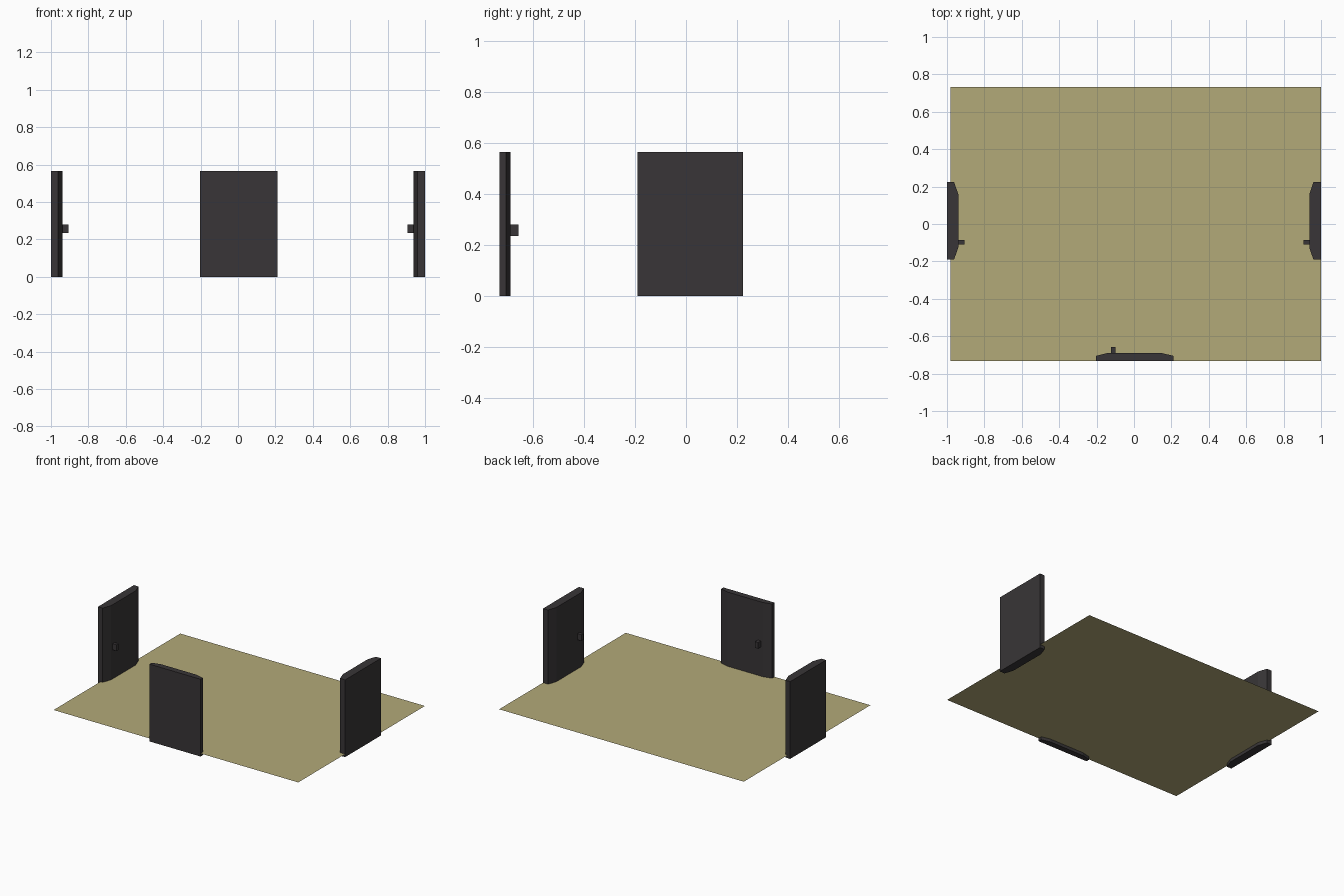
import bpy, bmesh

if "Cube" in bpy.data.objects:
    bpy.data.objects.remove(bpy.data.objects["Cube"])


def material(name, color):
    m = bpy.data.materials.new(name)
    m.diffuse_color = (*color, 1)
    m.use_nodes = True
    m.node_tree.nodes["Principled BSDF"].inputs["Base Color"].default_value = m.diffuse_color
    return m


dark = material("dark_panel", (0.04, 0.036, 0.038))
sand = material("sand_floor", (0.45, 0.40, 0.19))


def prism(name, outline, z0, z1, mat):
    """Flat outline in x/y, extruded upward if z1 is above z0."""
    bm = bmesh.new()
    face = bm.faces.new([bm.verts.new((x, y, z0)) for x, y in outline])
    if z1 > z0:
        top = bmesh.ops.extrude_face_region(bm, geom=[face], use_keep_orig=True)
        verts = [g for g in top["geom"] if isinstance(g, bmesh.types.BMVert)]
        bmesh.ops.translate(bm, verts=verts, vec=(0, 0, z1 - z0))
        bmesh.ops.recalc_face_normals(bm, faces=bm.faces)
    elif face.normal.z < 0:
        face.normal_flip()
    mesh = bpy.data.meshes.new(name)
    bm.to_mesh(mesh)
    bm.free()
    mesh.materials.append(mat)
    obj = bpy.data.objects.new(name, mesh)
    bpy.context.collection.objects.link(obj)
    return obj


def door(name, place, a0, a1, shoulder, depth):
    """Chamfered door panel and handle; place maps (along, inward) to x/y."""
    panel = [(a0, 0), (a1, 0), (a1, shoulder), (a1 - 0.065, depth),
             (a0 + 0.065, depth), (a0, shoulder)]
    prism(name, [place(a, d) for a, d in panel], 0, 0.565, dark)
    h = a0 + 0.081
    grip = [(h, depth - 0.005), (h + 0.024, depth - 0.005),
            (h + 0.024, depth + 0.032), (h, depth + 0.032)]
    prism(name + "_handle", [place(a, d) for a, d in grip], 0.235, 0.28, dark)


# Floor sheet, slightly above the bottoms of the doors
prism("floor", [(-0.98, -0.732), (1, -0.732), (1, 0.732), (-0.98, 0.732)],
      0.022, 0.022, sand)

# Three doors along the room edges
door("left_door", lambda a, d: (-1 + d, a), -0.19, 0.224, 0.038, 0.061)
door("right_door", lambda a, d: (1 - d, a), -0.19, 0.224, 0.041, 0.063)
door("front_door", lambda a, d: (a, -0.732 + d), -0.204, 0.21, 0.027, 0.043)
